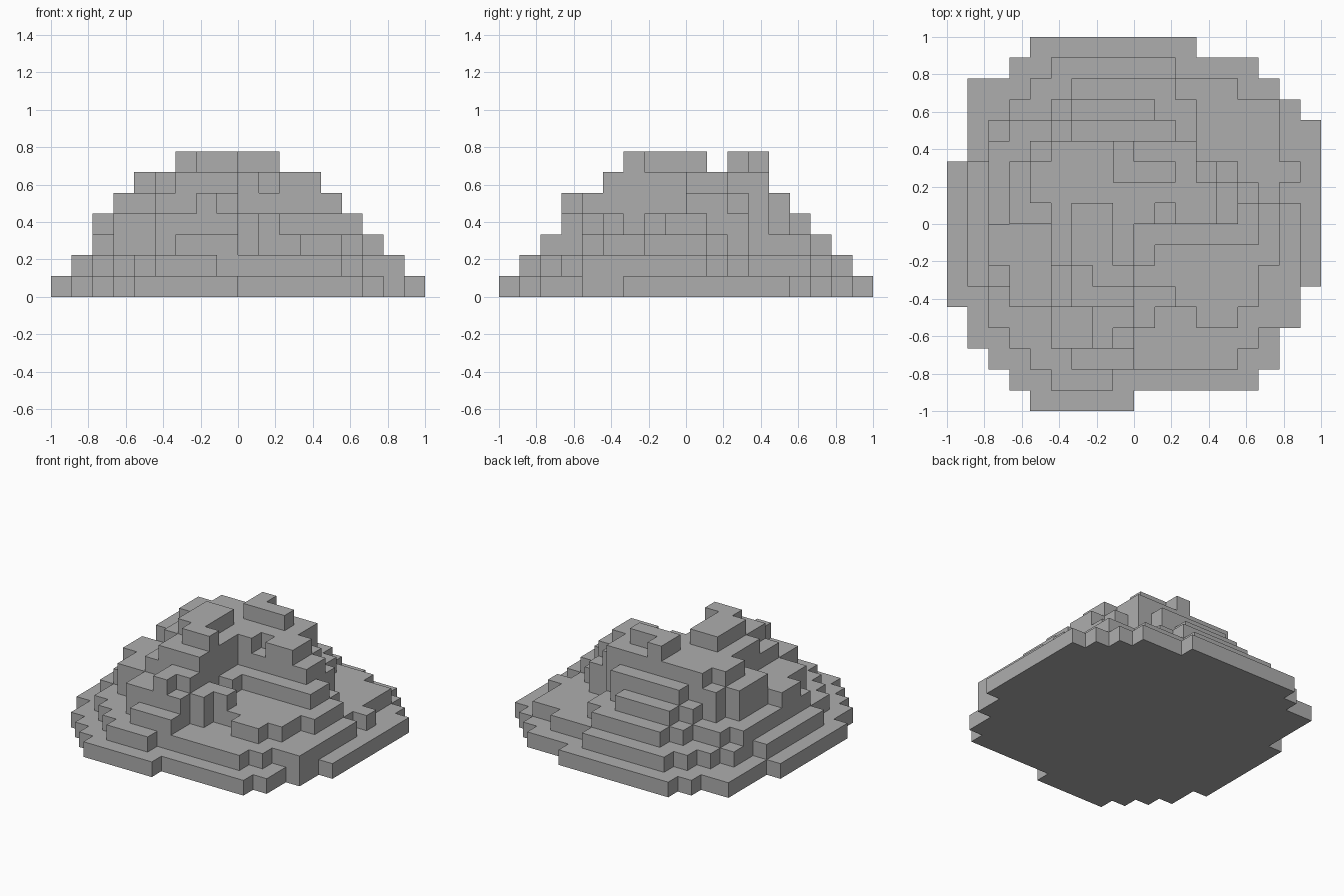
import bpy
import bmesh

cube = bpy.data.objects.get("Cube")
if cube:
    bpy.data.objects.remove(cube, do_unlink=True)

CELL = 2 / 18

stone = bpy.data.materials.new("stone_grey")
stone.use_nodes = True
stone.diffuse_color = (0.42, 0.42, 0.42, 1)
stone.node_tree.nodes["Principled BSDF"].inputs["Base Color"].default_value = stone.diffuse_color


def terrace(name, level, path):
    """Raise a one-cell slab from a stepped outline.
    The path alternates x and y, so each number turns one square corner."""
    xs, ys = path[0::2], path[1::2]
    corners = []
    for k, y in enumerate(ys):
        corners.append((xs[k], y))
        corners.append((xs[(k + 1) % len(xs)], y))
    corners.reverse()  # counter-clockwise from above

    bm = bmesh.new()
    low = [bm.verts.new((x * CELL - 1, y * CELL - 1, level * CELL)) for x, y in corners]
    high = [bm.verts.new((x * CELL - 1, y * CELL - 1, (level + 1) * CELL)) for x, y in corners]
    count = len(corners)
    for a in range(count):
        b = (a + 1) % count
        bm.faces.new((low[a], low[b], high[b], high[a]))
    bm.faces.new(high)
    if level == 0:  # only the ground slab needs an underside
        bm.faces.new(low[::-1])
    bm.normal_update()
    caps = [f for f in bm.faces if len(f.verts) > 4]
    bmesh.ops.triangulate(bm, faces=caps)

    mesh = bpy.data.meshes.new(name)
    bm.to_mesh(mesh)
    bm.free()
    mesh.materials.append(stone)
    obj = bpy.data.objects.new(name, mesh)
    bpy.context.collection.objects.link(obj)
    return obj


# Broad lower slabs
terrace("ground_terrace", 0, [4, 18, 12, 17, 15, 16, 16, 15, 17, 14, 18, 6, 17, 4, 16, 2, 15, 1,
                              9, 0, 4, 1, 3, 2, 2, 3, 1, 5, 0, 12, 1, 16, 3, 17])
terrace("foot_terrace", 1, [5, 17, 11, 16, 14, 15, 16, 12, 17, 11, 16, 10, 17, 4, 15, 3, 14, 2,
                            8, 1, 5, 2, 4, 3, 3, 4, 2, 6, 1, 12, 2, 14, 3, 15, 4, 16])

# Middle slabs, opening into the hollow on the front
terrace("lower_slope_terrace", 2, [6, 16, 11, 15, 12, 12, 14, 11, 15, 10, 16, 7, 15, 5, 14, 4,
                                   12, 5, 10, 4, 9, 2, 6, 3, 5, 5, 3, 6, 2, 13, 3, 14, 5, 15])
terrace("middle_slope_terrace", 3, [6, 15, 10, 14, 11, 13, 12, 12, 14, 10, 15, 8, 10, 7, 9, 6,
                                    11, 5, 10, 4, 9, 3, 5, 5, 3, 7, 2, 9, 3, 12, 4, 13, 5, 14])
terrace("upper_slope_terrace", 4, [6, 14, 11, 13, 12, 12, 13, 11, 14, 9, 9, 4, 8, 3, 7, 5,
                                   5, 9, 3, 12, 4, 13])

# Ridge and the two peaks on it
terrace("ridge_terrace", 5, [5, 13, 12, 11, 13, 9, 11, 10, 10, 9, 9, 5, 6, 7, 5, 10, 4, 12])
terrace("front_peak", 6, [6, 10, 8, 7, 9, 6, 7, 7])
terrace("back_peak", 6, [8, 13, 9, 12, 11, 11])
